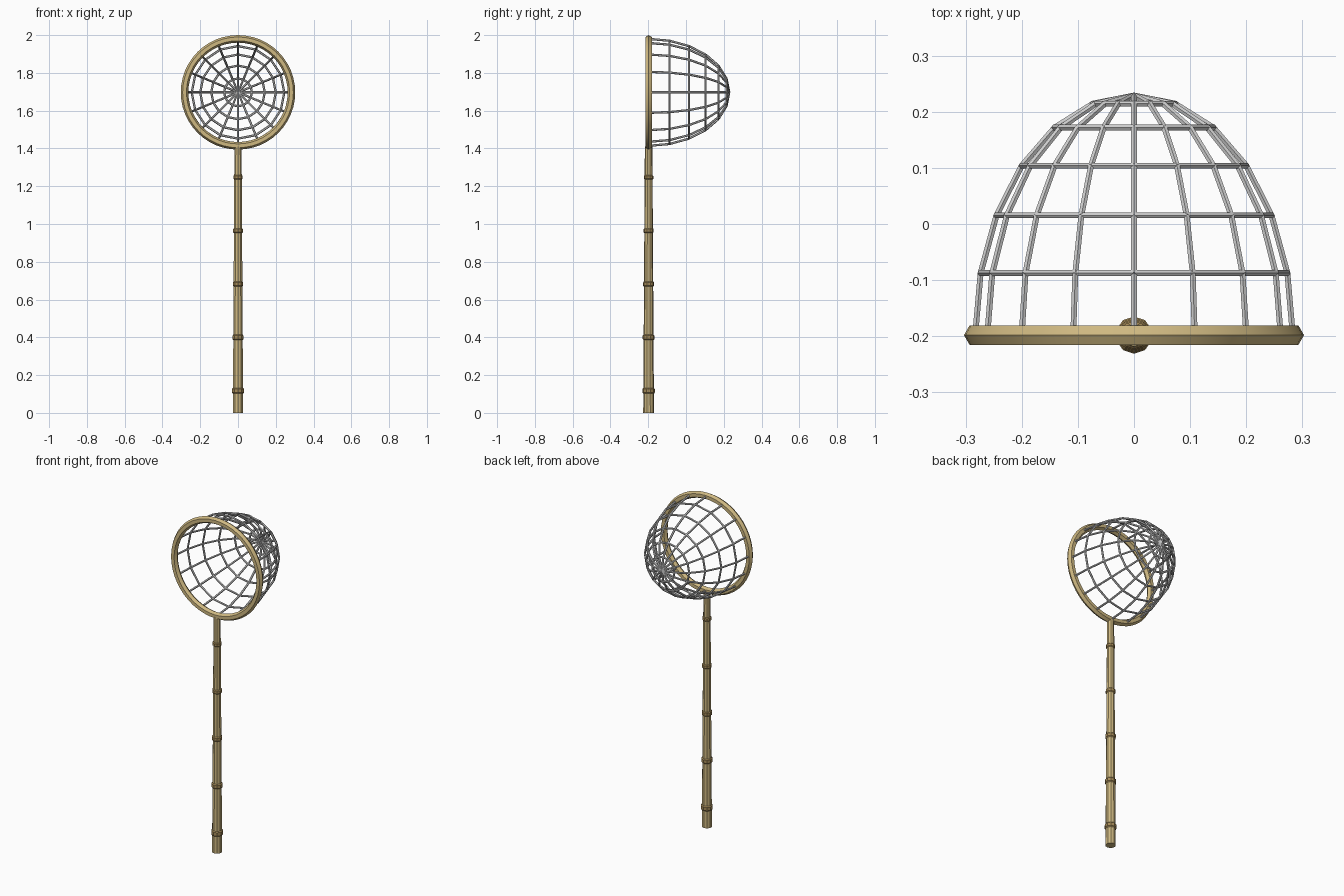
import bpy, bmesh
from math import sin, cos, pi, radians
from mathutils import Vector

if "Cube" in bpy.data.objects:
    bpy.data.objects.remove(bpy.data.objects["Cube"])

CY, CZ = -0.198, 1.697        # rim centre
R, DEPTH = 0.283, 0.427       # rim radius, net depth


def material(name, rgb):
    m = bpy.data.materials.new(name)
    m.diffuse_color = (*rgb, 1)
    m.use_nodes = True
    m.node_tree.nodes["Principled BSDF"].inputs["Base Color"].default_value = m.diffuse_color
    return m


BAMBOO = material("bamboo", (0.62, 0.48, 0.22))
NODE = material("bamboo_node", (0.38, 0.26, 0.10))
CORD = material("cord", (0.78, 0.78, 0.75))


def finish(name, bm, mat, angle=None):
    bmesh.ops.recalc_face_normals(bm, faces=bm.faces)
    me = bpy.data.meshes.new(name)
    bm.to_mesh(me)
    bm.free()
    me.materials.append(mat)
    ob = bpy.data.objects.new(name, me)
    bpy.context.collection.objects.link(ob)
    if angle:
        bpy.ops.object.select_all(action='DESELECT')
        ob.select_set(True)
        bpy.context.view_layer.objects.active = ob
        bpy.ops.object.shade_smooth_by_angle(angle=radians(angle))
    return ob


def lathe(bm, profile, sides=10):
    """Capped solid of revolution about the handle axis; profile of (radius, z)."""
    rings = [[bm.verts.new((r * cos(pi / 2 + 2 * pi * i / sides),
                            CY + r * sin(pi / 2 + 2 * pi * i / sides), z))
              for i in range(sides)] for r, z in profile]
    for a, b in zip(rings, rings[1:]):
        for i in range(sides):
            j = (i + 1) % sides
            bm.faces.new((a[i], a[j], b[j], b[i]))
    bm.faces.new(rings[0])
    bm.faces.new(rings[-1])


def rod(bm, a, b, radius=0.006, sides=6):
    d = b - a
    mat = d.to_track_quat('Z', 'Y').to_matrix().to_4x4()
    mat.translation = (a + b) / 2
    bmesh.ops.create_cone(bm, cap_ends=True, segments=sides, radius1=radius,
                          radius2=radius, depth=d.length, matrix=mat)


def handle_radius(z):
    return 0.0285 - 0.0085 * z / 1.41


# Tapered bamboo pole
bm = bmesh.new()
lathe(bm, [(handle_radius(z), z) for z in (0, 1.41)])
finish("handle", bm, BAMBOO)

# Raised joints along the pole
bm = bmesh.new()
for k in range(5):
    z = 0.117 + 0.2825 * k
    r = handle_radius(z)
    s = r / 0.0285
    lathe(bm, [(r, z - 0.016 * s), (r * 1.19, z - 0.010 * s),
               (r * 1.19, z + 0.010 * s), (r, z + 0.016 * s)])
finish("handle_joints", bm, NODE)

# Hoop with hexagonal section
bm = bmesh.new()
N, M, r = 48, 6, 0.02
grid = [[bm.verts.new(((R + r * cos(2 * pi * j / M)) * cos(2 * pi * i / N),
                       CY + r * sin(2 * pi * j / M),
                       CZ + (R + r * cos(2 * pi * j / M)) * sin(2 * pi * i / N)))
         for j in range(M)] for i in range(N)]
for i in range(N):
    for j in range(M):
        a, b = grid[i], grid[(i + 1) % N]
        k = (j + 1) % M
        bm.faces.new((a[j], a[k], b[k], b[j]))
finish("hoop", bm, BAMBOO, 30)


# Net of straight cords over a half ellipsoid
def net_point(i, lat):
    a, t = 2 * pi * i / 16, radians(15 * lat)
    return Vector((R * cos(t) * cos(a), CY + DEPTH * sin(t), CZ + R * cos(t) * sin(a)))


bm = bmesh.new()
for i in range(16):
    for lat in range(6):
        rod(bm, net_point(i, lat), net_point(i, lat + 1))
        if lat:
            rod(bm, net_point(i, lat), net_point(i + 1, lat))
finish("net", bm, CORD, 30)
